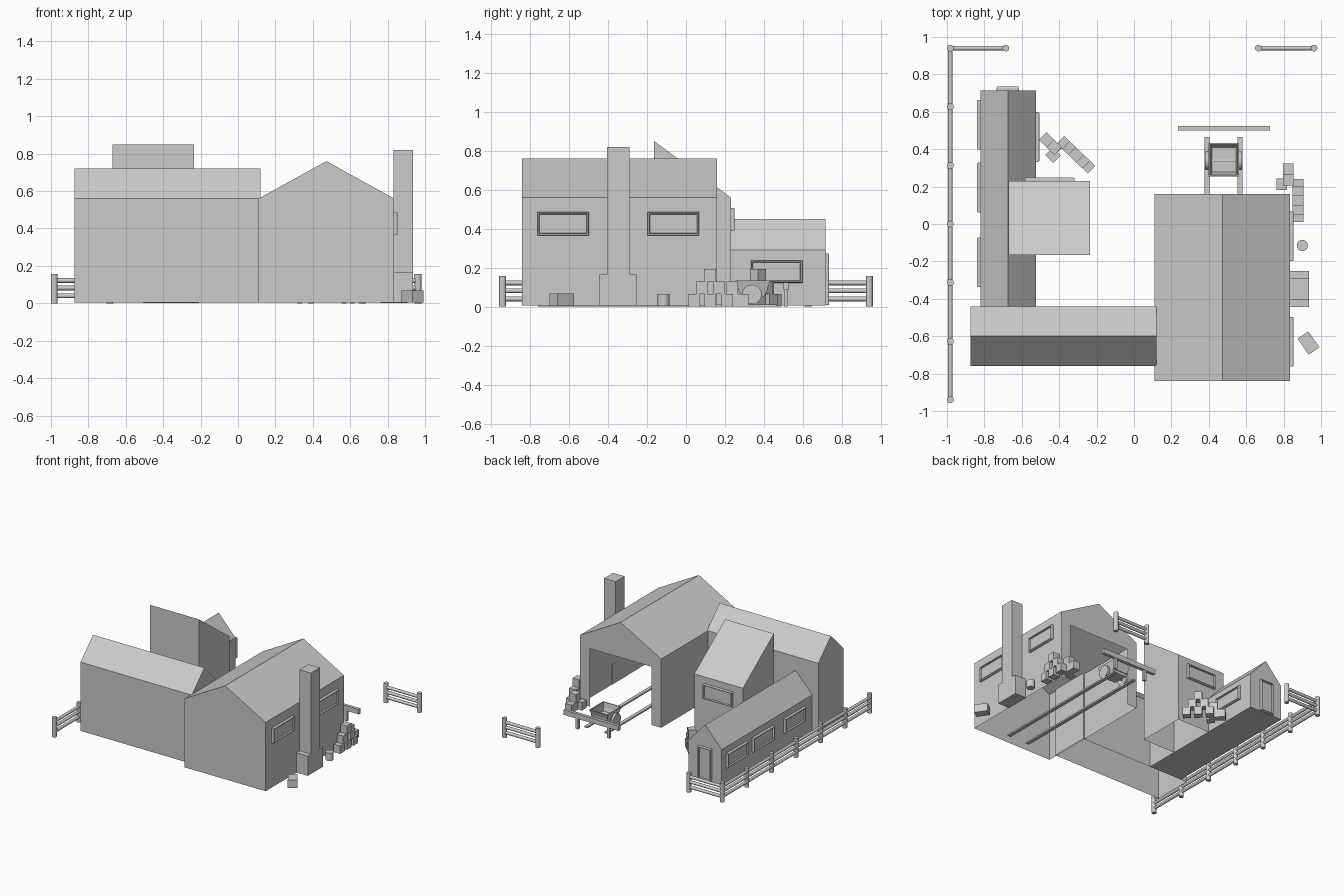
import bpy, bmesh
from math import pi, radians
from mathutils import Matrix, Vector

if "Cube" in bpy.data.objects:
    bpy.data.objects.remove(bpy.data.objects["Cube"])


def finish(name, bm, loc=(0, 0, 0), rot=0, smooth=False):
    me = bpy.data.meshes.new(name)
    bm.to_mesh(me)
    bm.free()
    ob = bpy.data.objects.new(name, me)
    bpy.context.collection.objects.link(ob)
    ob.location = loc
    ob.rotation_euler[2] = rot
    if smooth:
        bpy.context.view_layer.objects.active = ob
        ob.select_set(True)
        bpy.ops.object.shade_smooth_by_angle(angle=radians(40))
        ob.select_set(False)
    return ob


def box(name, x, y, z):
    """Box from (min, max) ranges."""
    bm = bmesh.new()
    c = [(a[0] + a[1]) / 2 for a in (x, y, z)]
    s = [a[1] - a[0] for a in (x, y, z)]
    bmesh.ops.create_cube(bm, size=1, matrix=Matrix.Diagonal((*s, 1)))
    return finish(name, bm, c)


def rod(name, p, q, r, n=12):
    p, q = Vector(p), Vector(q)
    bm = bmesh.new()
    m = Matrix.Translation((p + q) / 2) @ (q - p).to_track_quat('Z', 'Y').to_matrix().to_4x4()
    bmesh.ops.create_cone(bm, cap_ends=True, segments=n, radius1=r, radius2=r,
                          depth=(q - p).length, matrix=m)
    return finish(name, bm, smooth=True)


def prism(name, profile, axis, lo, hi, floor=False, notch=()):
    """Extrude a (u, z) profile along x or y; the notch cuts a doorway in the far cap."""
    bm = bmesh.new()

    def vert(u, z, d):
        return bm.verts.new((u, d, z) if axis == 'y' else (d, u, z))
    a = [vert(u, z, lo) for u, z in profile]
    b = [vert(u, z, hi) for u, z in profile]
    n = len(profile)
    for i in range(n if floor else n - 1):
        j = (i + 1) % n
        bm.faces.new((a[i], a[j], b[j], b[i]))
    bm.faces.new(a)
    bm.faces.new(b + [vert(u, z, hi) for u, z in notch])
    bmesh.ops.recalc_face_normals(bm, faces=bm.faces)
    return finish(name, bm)


def gable(u0, u1, eave, ridge):
    z = 0.005
    return [(u0, z), (u0, eave), ((u0 + u1) / 2, ridge), (u1, eave), (u1, z)]


def panel(name, loc, rot, w, h):
    """Raised frame with a recessed pane, facing local +y."""
    bm = bmesh.new()
    bmesh.ops.create_cube(bm, size=1, matrix=Matrix.Translation((0, 0.006, 0)) @
                          Matrix.Diagonal((w, 0.014, h, 1)))
    bm.normal_update()
    f = [max(bm.faces, key=lambda f: f.normal.y)]
    bmesh.ops.inset_region(bm, faces=f, thickness=0.005, depth=0.006)
    bmesh.ops.inset_region(bm, faces=f, thickness=0.008, depth=0)
    bmesh.ops.inset_region(bm, faces=f, thickness=0.004, depth=-0.012)
    return finish(name, bm, loc, rot)


# Buildings
prism("main_hall", gable(0.11, 0.835, 0.56, 0.76), 'y', -0.84, 0.16,
      notch=[(0.745, 0.005), (0.745, 0.475), (0.195, 0.475), (0.195, 0.005)])
prism("front_wing", gable(-0.76, -0.44, 0.56, 0.72), 'x', -0.875, 0.12)
prism("long_shed", gable(-0.82, -0.525, 0.29, 0.45), 'y', -0.44, 0.715, floor=True)
prism("slanted_tower", [(-0.165, 0.005), (-0.165, 0.85), (0.23, 0.56), (0.23, 0.005)],
      'x', -0.67, -0.235)

# Chimney with wider base
prism("chimney", [(-0.445, 0.005), (-0.445, 0.165), (-0.405, 0.165), (-0.405, 0.82),
                  (-0.29, 0.82), (-0.29, 0.165), (-0.25, 0.165), (-0.25, 0.005)],
      'x', 0.832, 0.935, floor=True)

# Windows and door
for y in (-0.63, -0.065):
    panel("hall_window", (0.835, y, 0.425), -pi / 2, 0.265, 0.12)
panel("tower_window", (-0.45, 0.23, 0.447), 0, 0.265, 0.12)
panel("shed_right_window", (-0.525, 0.465, 0.18), -pi / 2, 0.265, 0.115)
for y in (0.53, 0.195, -0.205):
    panel("shed_left_window", (-0.82, y, 0.18), pi / 2, 0.265, 0.115)
panel("shed_door", (-0.675, 0.715, 0.14), 0, 0.12, 0.265)

# Track and stop beam
for x in (0.39, 0.567):
    box("track_rail", (x - 0.014, x + 0.014), (-0.76, 0.465), (0, 0.012))
box("stop_beam", (0.235, 0.728), (0.5, 0.525), (0.085, 0.125))
for x in (0.33, 0.61):
    box("stop_post", (x - 0.012, x + 0.012), (0.502, 0.523), (0, 0.086))

# Cart with tapered open hopper
bm = bmesh.new()
bmesh.ops.create_cube(bm, size=1, matrix=Matrix.Diagonal((0.165, 0.18, 0.085, 1)))
for v in bm.verts:
    if v.co.z < 0:
        v.co.x *= 0.72
        v.co.y *= 0.65
bm.normal_update()
top = [max(bm.faces, key=lambda f: f.normal.z)]
bmesh.ops.inset_region(bm, faces=top, thickness=0.012, depth=0)
bmesh.ops.inset_region(bm, faces=top, thickness=0.014, depth=-0.065)
finish("cart_hopper", bm, (0.48, 0.343, 0.092))
for x in (0.39, 0.567):
    rod("cart_wheel", (x - 0.01, 0.338, 0.063), (x + 0.01, 0.338, 0.063), 0.05, 20)
rod("cart_axle", (0.39, 0.338, 0.063), (0.567, 0.338, 0.063), 0.01)


# Crate piles: (offset x, offset y, level)
PILE = [(0, -0.085, 0), (0, 0, 0), (0, 0.085, 0), (0, -0.045, 1), (0, 0.045, 1), (0, 0, 2),
        (-0.052, 0.11, 0), (-0.052, 0.168, 0), (-0.087, 0.087, 0), (-0.052, 0.112, 1)]


def crates(cx, cy, rot):
    turn = Matrix.Rotation(rot, 3, 'Z')
    for x, y, k in PILE:
        p = turn @ Vector((x, y, 0))
        bm = bmesh.new()
        bmesh.ops.create_cube(bm, size=1, matrix=Matrix.Diagonal((0.057, 0.06, 0.064, 1)))
        finish("crate", bm, (cx + p.x, cy + p.y, 0.033 + 0.064 * k), rot)


crates(0.877, 0.125, 0)
crates(-0.31, 0.37, radians(46))
loose = box("loose_crate", (0.881, 0.985), (-0.671, -0.601), (0.003, 0.068))
loose.rotation_euler[2] = radians(-55.5)
rod("barrel", (0.9, -0.115, 0.003), (0.9, -0.115, 0.066), 0.03, 16)


# Fences
def fence(points):
    for x, y in points:
        rod("fence_post", (x, y, 0), (x, y, 0.157), 0.018)
    for (x0, y0), (x1, y1) in zip(points, points[1:]):
        for z in (0.04, 0.082, 0.122):
            rod("fence_rail", (x0, y0, z), (x1, y1, z), 0.0125)


fence([(-0.982, 0.94 - 1.88 * i / 6) for i in range(7)])
fence([(-0.982, 0.94), (-0.685, 0.94)])
fence([(0.665, 0.94), (0.963, 0.94)])
